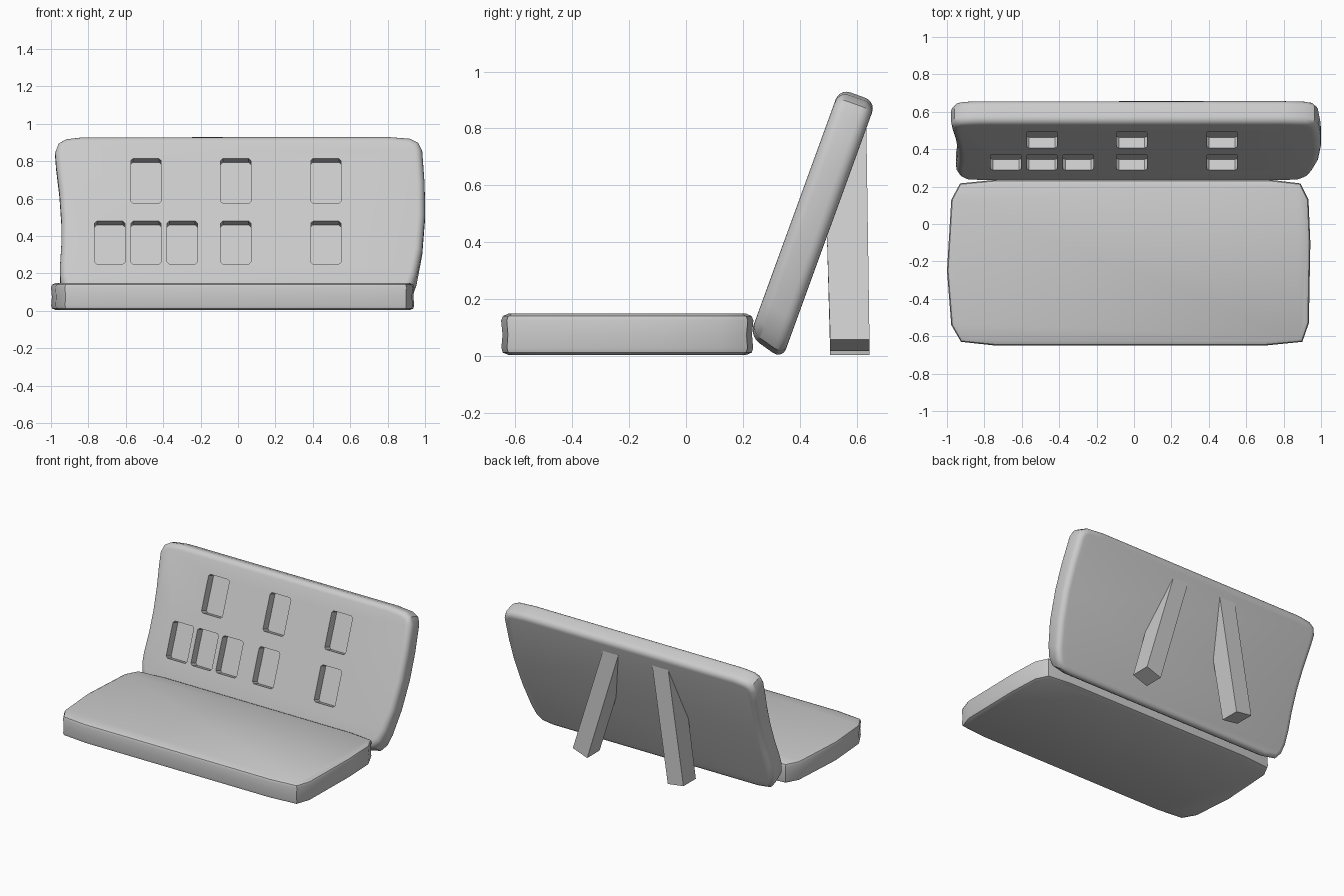
import bpy, bmesh, math
from mathutils import Vector

if "Cube" in bpy.data.objects:
    bpy.data.objects.remove(bpy.data.objects["Cube"])


def make_object(name, verts, faces):
    me = bpy.data.meshes.new(name)
    me.from_pydata([tuple(v) for v in verts], [], faces)
    bm = bmesh.new()
    bm.from_mesh(me)
    bmesh.ops.recalc_face_normals(bm, faces=bm.faces)
    bm.to_mesh(me)
    bm.free()
    ob = bpy.data.objects.new(name, me)
    bpy.context.collection.objects.link(ob)
    return ob


def inset(outline, d):
    """Move a counter-clockwise outline inwards by d."""
    pts = [Vector(p) for p in outline]
    out = []
    for i, p in enumerate(pts):
        a = (p - pts[i - 1]).normalized()
        b = (pts[(i + 1) % len(pts)] - p).normalized()
        t = (a + b).normalized()
        out.append(p + Vector((-t.y, t.x)) * d)
    return out


def loft(name, outline, rings, place):
    """Stack inset copies of an outline; rings are (inset, height)."""
    n = len(outline)
    verts = [place(p.x, p.y, h) for d, h in rings for p in inset(outline, d)]
    faces = [(r * n + i, r * n + (i + 1) % n, (r + 1) * n + (i + 1) % n, (r + 1) * n + i)
             for r in range(len(rings) - 1) for i in range(n)]
    faces += [tuple(range(n)), tuple(range((len(rings) - 1) * n, len(rings) * n))]
    return make_object(name, verts, faces)


def activate(ob):
    bpy.ops.object.select_all(action='DESELECT')
    ob.select_set(True)
    bpy.context.view_layer.objects.active = ob


def smooth(ob, angle):
    activate(ob)
    bpy.ops.object.shade_smooth_by_angle(angle=math.radians(angle))


# Flat base slab
base_outline = [(-.925, -.63), (-.74, -.65), (.7, -.65), (.9, -.63), (.935, -.53),
                (.943, -.1), (.933, .13), (.89, .217), (.72, .237), (-.73, .237),
                (-.93, .217), (-.977, .13), (-1, -.25), (-.977, -.54)]
base = loft("base_slab", base_outline,
            [(.025, .004), (.006, .012), (.001, .028), (.005, .075), (0, .125),
             (.006, .14), (.025, .149)],
            lambda x, y, h: Vector((x, y, h)))
smooth(base, 40)

# Leaning panel: v runs up the slope, w through the thickness
U = Vector((0, .342, .94))
N = Vector((0, .94, -.342))


def on_panel(x, v, w):
    if v < .3:
        v -= w * .28
    return Vector((x, 0, 0)) + U * v + N * (.254 + w)


panel_outline = [(-.8, .123), (.8, .123), (.89, .14), (.93, .185), (.955, .26), (.985, .42),
                 (1, .62), (.998, .8), (.985, .99), (.965, 1.035), (.92, 1.058), (.8, 1.068),
                 (-.83, 1.066), (-.92, 1.055), (-.96, 1.03), (-.978, .98), (-.972, .9),
                 (-.955, .75), (-.945, .6), (-.945, .45), (-.952, .33), (-.95, .25),
                 (-.935, .185), (-.9, .14)]
half, r = .068, .04
arc = [(r * (1 - math.cos(a)), half - r + r * math.sin(a))
       for a in [math.radians(18 * k) for k in range(6)]]
rings = [(d, -h) for d, h in reversed(arc)] + arc
panel = loft("leaning_panel", panel_outline, rings, on_panel)

# Rectangular pockets in the front of the panel
pockets = [(x, .8065, .255) for x in (-.492, -.012, .47)]
pockets += [(x, .4555, .245) for x in (-.685, -.492, -.298, -.012, .47)]
for k, (cx, cv, height) in enumerate(pockets):
    a, b, c = .081, height / 2, .012
    shape = [(cx - a + c, cv - b), (cx + a - c, cv - b), (cx + a, cv - b + c),
             (cx + a, cv + b - c), (cx + a - c, cv + b), (cx - a + c, cv + b),
             (cx - a, cv + b - c), (cx - a, cv - b + c)]
    cutter = loft("pocket_cutter", shape, [(0, -.15), (0, -half + .06)],
                  lambda x, v, w: Vector((x, 0, 0)) + U * v + N * (.254 + w))
    cutter.hide_render = True
    mod = panel.modifiers.new("pocket", 'BOOLEAN')
    mod.operation = 'DIFFERENCE'
    mod.solver = 'EXACT'
    mod.object = cutter
    activate(panel)
    bpy.ops.object.modifier_apply(modifier=mod.name)
    bpy.data.objects.remove(cutter)
smooth(panel, 35)


# Splayed rear props, cut to follow the slope of the panel
def prop(name, bottom, top, z_in, z_out):
    verts = []
    for side, z0 in ((0, z_in), (1, z_out)):
        for y, z in ((.507, z0), (.495, .44), (.615, .8), (.634, .805), (.645, z0)):
            t = z / .8
            verts.append((bottom[side] * (1 - t) + top[side] * t, y, z))
    faces = [(0, 1, 2, 3, 4), (5, 6, 7, 8, 9)]
    faces += [(i, (i + 1) % 5, 5 + (i + 1) % 5, 5 + i) for i in range(5)]
    make_object(name, verts, faces)


prop("rear_prop_right", (.325, .45), (.085, .205), .018, .058)
prop("rear_prop_left", (-.31, -.435), (-.18, -.305), .003, .02)
